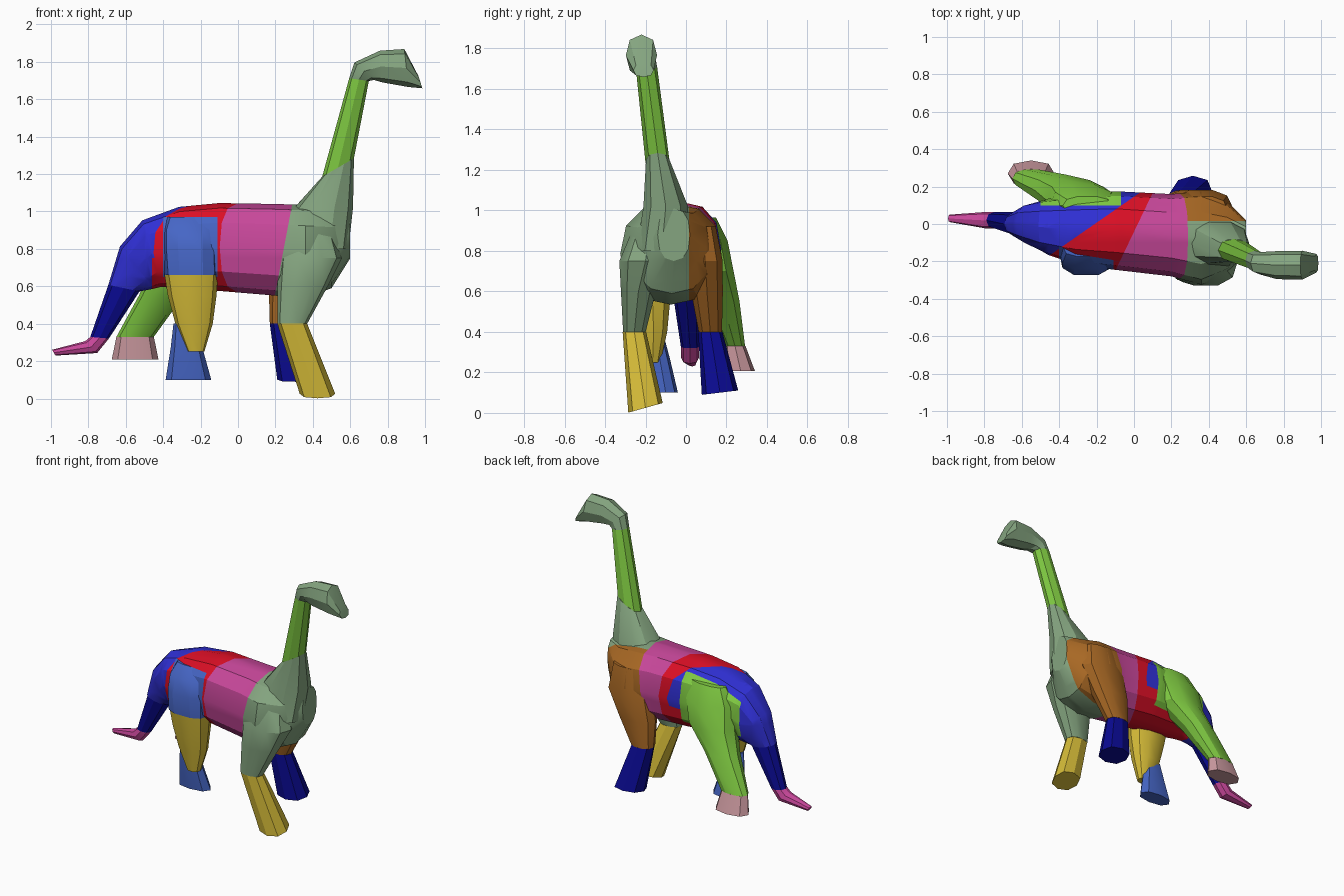
import bpy, bmesh, math
from mathutils import Vector

if "Cube" in bpy.data.objects:
    bpy.data.objects.remove(bpy.data.objects["Cube"], do_unlink=True)


def linear(v):
    v /= 255
    return v / 12.92 if v <= 0.04045 else ((v + 0.055) / 1.055) ** 2.4


def material(name, rgb):
    m = bpy.data.materials.new(name)
    col = tuple(linear(v) for v in rgb) + (1,)
    m.diffuse_color = col
    m.use_nodes = True
    bsdf = next(n for n in m.node_tree.nodes if n.type == 'BSDF_PRINCIPLED')
    bsdf.inputs["Base Color"].default_value = col
    bsdf.inputs["Roughness"].default_value = 0.8
    return m


PALETTE = {
    "sage": (133, 165, 128), "lime": (128, 203, 66), "magenta": (202, 72, 156),
    "red": (222, 15, 38), "blue": (48, 48, 215), "navy": (10, 10, 146),
    "steel_blue": (70, 102, 198), "yellow": (214, 188, 56),
    "brown": (168, 104, 36), "pink": (204, 154, 160),
}
MATS = {k: material(k, v) for k, v in PALETTE.items()}


def loft(name, colour, rings, sides=10, power=0.85, cuts=(), rule=None):
    """Skin rings (x, y, z, half size, half width, tilt, side slope) into a solid.
    cuts are (point, normal) planes; rule gives a colour for a face centre."""
    bm = bmesh.new()
    loops = []
    for r in rings:
        x, y, z, a, b, tilt, slope = (tuple(r) + (0, 0))[:7]
        t = math.radians(tilt)
        u = Vector((math.cos(t), 0, math.sin(t))) * a
        v = Vector((0, 1, slope)) * b
        loop = []
        for i in range(sides):
            w = 2 * math.pi * i / sides
            c, s = math.cos(w), math.sin(w)
            c = math.copysign(abs(c) ** power, c)
            s = math.copysign(abs(s) ** power, s)
            loop.append(bm.verts.new(Vector((x, y, z)) + u * c + v * s))
        loops.append(loop)
    for p, q in zip(loops, loops[1:]):
        for i in range(sides):
            j = (i + 1) % sides
            bm.faces.new((p[i], p[j], q[j], q[i]))
    bm.faces.new(loops[0][::-1])
    bm.faces.new(loops[-1])
    for co, no in cuts:
        bmesh.ops.bisect_plane(bm, geom=bm.verts[:] + bm.edges[:] + bm.faces[:],
                               plane_co=co, plane_no=no)
    bmesh.ops.recalc_face_normals(bm, faces=bm.faces[:])
    names = list(PALETTE) if rule else [colour]
    if rule:
        for f in bm.faces:
            f.material_index = names.index(rule(f.calc_center_median()))
    me = bpy.data.meshes.new(name)
    bm.to_mesh(me)
    bm.free()
    for n in names:
        me.materials.append(MATS[n])
    ob = bpy.data.objects.new(name, me)
    bpy.context.scene.collection.objects.link(ob)
    bpy.ops.object.select_all(action='DESELECT')
    ob.select_set(True)
    bpy.context.view_layer.objects.active = ob
    bpy.ops.object.shade_smooth_by_angle(angle=math.radians(28))
    return ob


# Torso: one solid, cut along the colour borders
def torso_colour(c):
    x, y, z = c
    if x > 0.29 - 0.19 * (1.04 - z):
        return "brown" if y > 0.015 else "sage"
    if x > 0.02 + 0.48 * y:
        return "magenta"
    if -0.4 < x < -0.11 and y < -0.1 and 0.65 < z < 0.97:
        return "steel_blue"
    if -0.5 < x < -0.07 and y > 0.1 and z > 0.65:
        return "lime"
    if x < -0.21 + 1.44 * y and (x < -0.46 or z > 0.75):
        return "blue"
    return "red"


cuts = [((0.29, 0, 1.04), (1, 0, -0.19)), ((0.02, 0, 0), (1, -0.48, 0)),
        ((-0.21, 0, 0), (1, -1.44, 0)), ((0, 0.015, 0), (0, 1, 0))]
cuts += [((x, 0, 0), (1, 0, 0)) for x in (-0.5, -0.46, -0.4, -0.11, -0.07)]
cuts += [((0, y, 0), (0, 1, 0)) for y in (-0.1, 0.1)]
cuts += [((0, 0, z), (0, 0, 1)) for z in (0.65, 0.75, 0.97)]
TAIL_ROOT = (-0.61, 0.0, 0.59, 0.085, 0.065, 168)
loft("torso", None, [
    (0.60, -0.06, 0.88, 0.13, 0.08, 90),
    (0.50, -0.07, 0.80, 0.21, 0.19, 90),
    (0.36, -0.075, 0.785, 0.25, 0.25, 90),
    (0.20, -0.06, 0.795, 0.245, 0.22, 90),
    (-0.10, -0.035, 0.81, 0.235, 0.21, 90),
    (-0.30, -0.03, 0.805, 0.22, 0.19, 94),
    (-0.46, -0.015, 0.775, 0.185, 0.15, 106),
    (-0.54, 0.0, 0.70, 0.145, 0.11, 129),
    TAIL_ROOT], sides=12, cuts=cuts, rule=torso_colour)

# Tail
TAIL_BEND = (-0.74, 0.02, 0.325, 0.05, 0.045, 175)
loft("tail_middle", "navy", [TAIL_ROOT, TAIL_BEND], 8)
loft("tail_tip", "magenta", [
    TAIL_BEND, (-0.785, 0.02, 0.275, 0.045, 0.045, 135),
    (-0.985, 0.03, 0.245, 0.018, 0.02, 120)], 8)

# Neck and head
NECK_LOW = (0.535, -0.14, 1.235, 0.098, 0.06, 30)
NECK_TOP = (0.647, -0.195, 1.705, 0.053, 0.053, -8)
loft("neck_base", "sage", [
    (0.43, -0.12, 0.80, 0.16, 0.13), (0.458, -0.1, 1.02, 0.157, 0.115),
    NECK_LOW])
loft("neck", "lime", [NECK_LOW, NECK_TOP], 8)
loft("head", "sage", [
    NECK_TOP,
    (0.675, -0.21, 1.75, 0.07, 0.06, -42),
    (0.765, -0.22, 1.775, 0.085, 0.075, -86),
    (0.90, -0.22, 1.767, 0.102, 0.077, -84),
    (0.975, -0.21, 1.692, 0.035, 0.05, -72)], 8)

# Right foreleg
R_FORE_KNEE = (0.29, -0.255, 0.4, 0.08, 0.058)
loft("right_foreleg_upper", "sage", [
    (0.38, -0.18, 0.9, 0.13, 0.09), (0.385, -0.2, 0.75, 0.17, 0.135),
    (0.345, -0.235, 0.6, 0.135, 0.09), R_FORE_KNEE])
loft("right_foreleg_lower", "yellow", [
    R_FORE_KNEE, (0.425, -0.2, 0.025, 0.095, 0.085, 0, 0.28)], 8)

# Left foreleg
L_FORE_KNEE = (0.25, 0.12, 0.4, 0.08, 0.06)
loft("left_foreleg_upper", "brown", [
    (0.37, 0.08, 0.92, 0.13, 0.07), (0.36, 0.095, 0.75, 0.165, 0.09),
    (0.30, 0.105, 0.58, 0.135, 0.08), L_FORE_KNEE])
loft("left_foreleg_lower", "navy", [
    L_FORE_KNEE, (0.315, 0.168, 0.1, 0.105, 0.09, 0, 0.12)], 8)

# Right hind leg
R_THIGH = (-0.25, -0.165, 0.66, 0.143, 0.105)
loft("right_hip", "steel_blue", [
    (-0.25, -0.12, 0.97, 0.13, 0.055), (-0.255, -0.13, 0.9, 0.148, 0.115),
    (-0.255, -0.14, 0.8, 0.148, 0.138), R_THIGH], power=0.7)
loft("right_hind_shin", "yellow", [
    R_THIGH, (-0.245, -0.165, 0.55, 0.13, 0.09),
    (-0.235, -0.16, 0.4, 0.1, 0.07), (-0.225, -0.165, 0.25, 0.045, 0.04)])
loft("right_hind_foot", "steel_blue", [
    (-0.285, -0.15, 0.4, 0.06, 0.035), (-0.275, -0.13, 0.27, 0.085, 0.05),
    (-0.265, -0.1, 0.1, 0.122, 0.06)], 8)

# Left hind leg
L_ANKLE = (-0.55, 0.242, 0.33, 0.1, 0.052)
loft("left_hind_leg", "lime", [
    (-0.25, 0.1, 0.965, 0.13, 0.05), (-0.27, 0.1, 0.85, 0.18, 0.11),
    (-0.30, 0.125, 0.7, 0.165, 0.115), (-0.41, 0.18, 0.55, 0.12, 0.088),
    L_ANKLE])
loft("left_hind_foot", "pink", [
    L_ANKLE, (-0.55, 0.27, 0.208, 0.125, 0.07)], 8)
